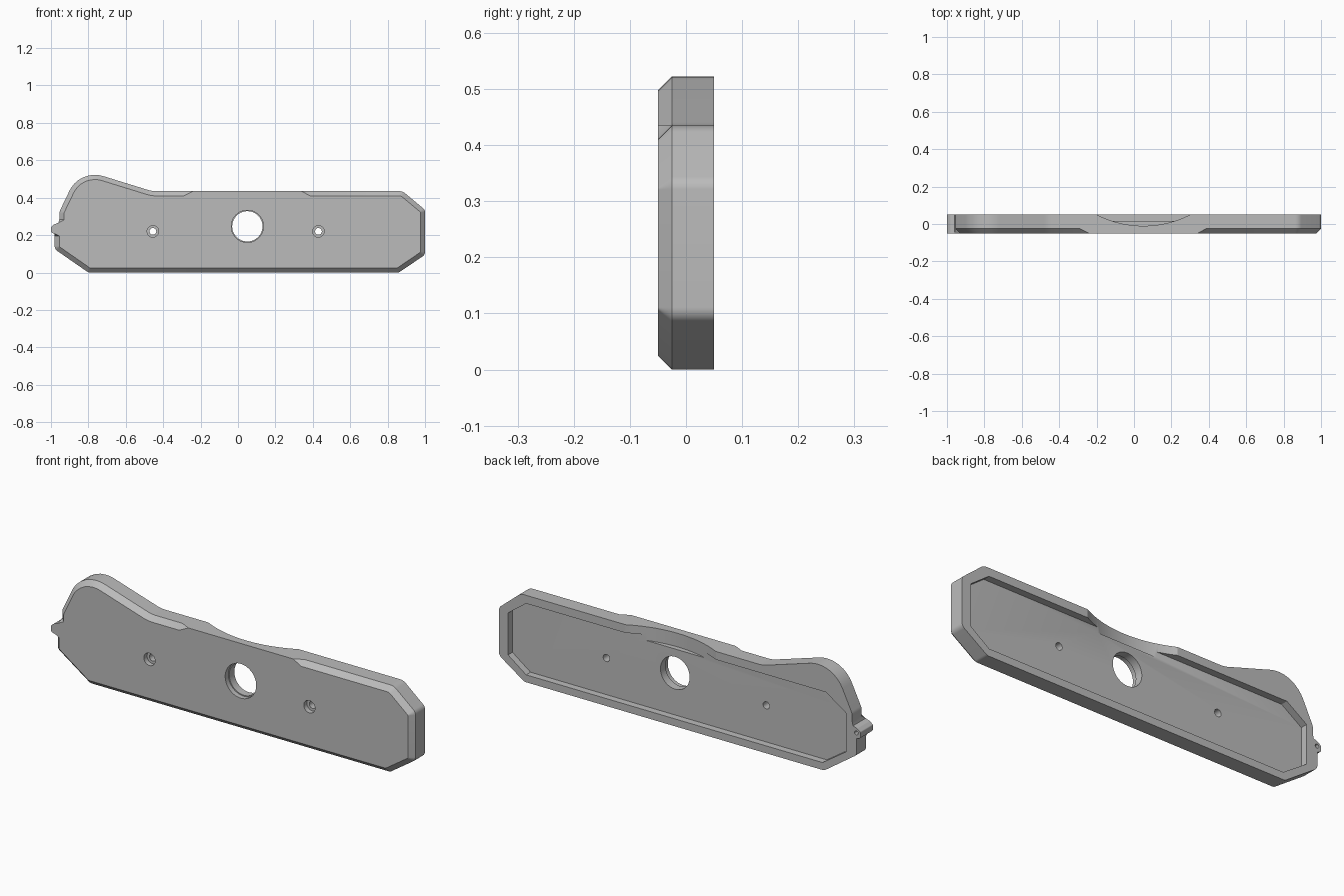
import bpy, bmesh, math
from mathutils import Vector, Matrix

cube = bpy.data.objects.get("Cube")
if cube:
    bpy.data.objects.remove(cube, do_unlink=True)

FRONT, BACK, CHAMFER = -0.05, 0.05, 0.025

grey = bpy.data.materials.new("plain_grey")
grey.use_nodes = True
grey.diffuse_color = (0.5, 0.5, 0.5, 1)
grey.node_tree.nodes["Principled BSDF"].inputs["Base Color"].default_value = (0.5, 0.5, 0.5, 1)


def make_object(name, bm):
    bmesh.ops.recalc_face_normals(bm, faces=bm.faces)
    if bm.calc_volume(signed=True) < 0:
        bmesh.ops.reverse_faces(bm, faces=bm.faces)
    mesh = bpy.data.meshes.new(name)
    bm.to_mesh(mesh)
    bm.free()
    mesh.materials.append(grey)
    obj = bpy.data.objects.new(name, mesh)
    bpy.context.collection.objects.link(obj)
    return obj


def fillet(corners, steps=8):
    """Round each corner (x, z, radius, sharp) and return (point, sharp)."""
    out = []
    for i, (x, z, r, sharp) in enumerate(corners):
        p = Vector((x, z))
        if r == 0:
            out.append((p, sharp))
            continue
        a = (Vector(corners[i - 1][:2]) - p).normalized()
        b = (Vector(corners[(i + 1) % len(corners)][:2]) - p).normalized()
        half = a.angle(b) / 2
        centre = p + (a + b).normalized() * r / math.sin(half)
        start = p + a * r / math.tan(half) - centre
        end = p + b * r / math.tan(half) - centre
        for k in range(steps + 1):
            t = k / steps
            out.append((centre + (start * (1 - t) + end * t).normalized() * r, sharp))
    return out


def inset(points, dist):
    """Move a counter-clockwise loop inward by dist."""
    out = []
    for i, p in enumerate(points):
        d1 = (p - points[i - 1]).normalized()
        d2 = (points[(i + 1) % len(points)] - p).normalized()
        n1, n2 = Vector((-d1.y, d1.x)), Vector((-d2.y, d2.x))
        n = (n1 + n2).normalized()
        out.append(p + n * dist / max(n.dot(n1), 0.5))
    return out


def prism(name, points, y0, y1):
    bm = bmesh.new()
    near = [bm.verts.new((x, y0, z)) for x, z in points]
    far = [bm.verts.new((x, y1, z)) for x, z in points]
    bm.faces.new(near)
    bm.faces.new(far[::-1])
    for i in range(len(points)):
        bm.faces.new((near[i], near[i - 1], far[i - 1], far[i]))
    return make_object(name, bm)


def circle(x, z, r, n=48):
    return [(x + r * math.cos(math.tau * k / n), z + r * math.sin(math.tau * k / n)) for k in range(n)]


def cut(target, cutter):
    cutter.hide_render = True
    mod = target.modifiers.new("cut", 'BOOLEAN')
    mod.operation = 'DIFFERENCE'
    mod.solver = 'EXACT'
    mod.object = cutter
    bpy.context.view_layer.objects.active = target
    bpy.ops.object.modifier_apply(modifier=mod.name)
    bpy.data.objects.remove(cutter, do_unlink=True)


# Outline of the plate: x, z, corner radius, and whether the front edge is unchamfered
TOP = 0.435
outline = fillet([
    (-0.80, 0, 0.03, False), (0.86, 0, 0.03, False),
    (1.0, 0.095, 0.03, False), (1.0, 0.335, 0.03, False),
    (0.88, TOP, 0.05, False), (0.385, TOP, 0, False),
    (0.34, TOP, 0, True), (-0.24, TOP, 0, True), (-0.29, TOP, 0, False),
    (-0.46, TOP, 0.15, False), (-0.845, 0.554, 0.15, False),
    (-0.955, 0.325, 0.05, False), (-0.955, 0.285, 0, False),
    # small pin knuckle
    (-0.96, 0.266, 0, True), (-0.982, 0.258, 0.008, True),
    (-1.0, 0.244, 0.008, True), (-1.0, 0.212, 0.012, True),
    (-0.98, 0.208, 0, True),
    (-0.98, 0.195, 0, False), (-0.98, 0.125, 0.03, False),
])

# Plate body with a partly chamfered front edge
pts = [p for p, s in outline]
shrunk = inset(pts, CHAMFER)
bm = bmesh.new()
back, mid, front = [], [], []
for (p, sharp), q in zip(outline, shrunk):
    back.append(bm.verts.new((p.x, BACK, p.y)))
    if sharp:
        v = bm.verts.new((p.x, FRONT, p.y))
        mid.append(v)
        front.append(v)
    else:
        mid.append(bm.verts.new((p.x, FRONT + CHAMFER, p.y)))
        front.append(bm.verts.new((q.x, FRONT, q.y)))
bm.faces.new(back[::-1])
bm.faces.new(front)
for i in range(len(pts)):
    j = (i + 1) % len(pts)
    bm.faces.new((back[i], back[j], mid[j], mid[i]))
    ring = list(dict.fromkeys((mid[i], mid[j], front[j], front[i])))
    if len(ring) > 2:
        bm.faces.new(ring)
plate = make_object("cover_plate", bm)

# Recess in the back
cut(plate, prism("back_recess", [
    (-0.79, 0.037), (0.85, 0.037), (0.95, 0.11), (0.95, 0.32),
    (0.85, 0.394), (-0.81, 0.394), (-0.92, 0.32), (-0.92, 0.125)], 0.015, 0.2))

# Curved scoop in the top of the back rim
bm = bmesh.new()
bmesh.ops.create_cone(bm, cap_ends=True, segments=160, radius1=0.55, radius2=0.55, depth=0.4,
                      matrix=Matrix.Translation((0.05, 0.54, 0.367 + 0.2)))
cut(plate, make_object("rim_scoop", bm))

# Central opening with a shallow front step
cut(plate, prism("centre_hole", circle(0.05, 0.247, 0.081, 64), -0.2, 0.2))
cut(plate, prism("centre_step", circle(0.05, 0.247, 0.086, 64), -0.2, -0.025))

# Two stepped screw holes
for x in (-0.455, 0.43):
    cut(plate, prism("screw_hole", circle(x, 0.22, 0.018, 32), -0.2, 0.2))
    cut(plate, prism("screw_step", circle(x, 0.22, 0.031, 32), -0.2, -0.025))

# Blind hole in the knuckle
cut(plate, prism("pin_hole", circle(-0.978, 0.235, 0.01, 20), 0.01, 0.2))

bpy.ops.object.select_all(action='DESELECT')
plate.select_set(True)
bpy.context.view_layer.objects.active = plate
bpy.ops.object.shade_smooth_by_angle(angle=math.radians(25))
